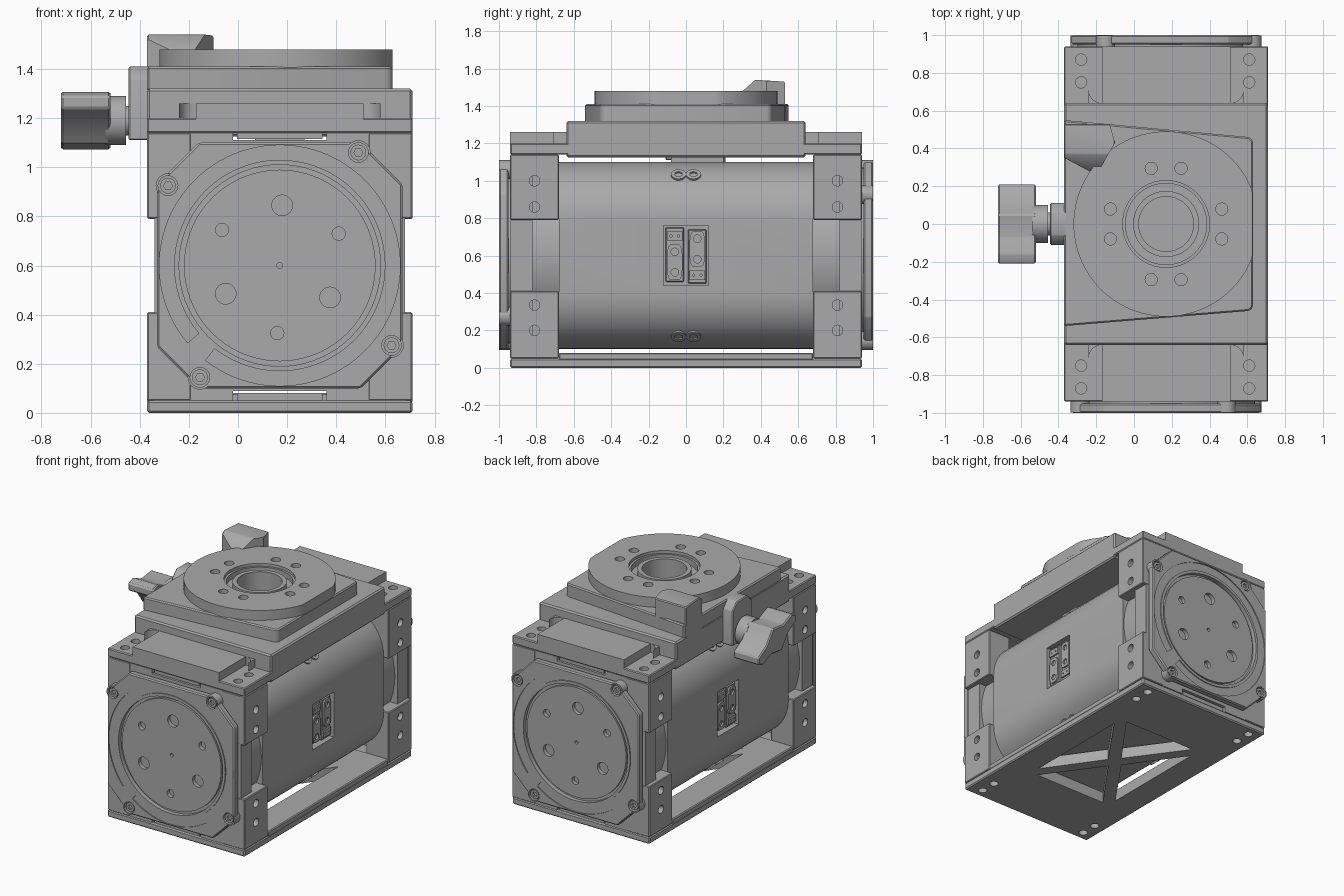
import bpy, bmesh, math
from mathutils import Matrix

cube = bpy.data.objects.get("Cube")
if cube:
    bpy.data.objects.remove(cube, do_unlink=True)

grey = bpy.data.materials.new("machined_grey")
grey.use_nodes = True
grey.diffuse_color = (0.4, 0.4, 0.4, 1)
grey.node_tree.nodes["Principled BSDF"].inputs["Base Color"].default_value = (0.4, 0.4, 0.4, 1)

CX, CZ = 0.17, 0.6          # axis of the motor
X0, X1 = -0.37, 0.71        # housing sides
parts = []


def prism(name, pts, axis, a, b, bevel=0):
    """Extrude a 2D outline along an axis from a to b."""
    place = {"x": lambda u, v, w: (w, u, v),
             "y": lambda u, v, w: (u, w, v),
             "z": lambda u, v, w: (u, v, w)}[axis]
    bm = bmesh.new()
    lo = [bm.verts.new(place(u, v, min(a, b))) for u, v in pts]
    hi = [bm.verts.new(place(u, v, max(a, b))) for u, v in pts]
    bm.faces.new(lo)
    bm.faces.new(hi)
    for i in range(len(pts)):
        j = (i + 1) % len(pts)
        bm.faces.new((lo[i], lo[j], hi[j], hi[i]))
    bmesh.ops.recalc_face_normals(bm, faces=bm.faces)
    if bevel:
        sharp = [e for e in bm.edges if e.calc_face_angle(0) > 0.5]
        bmesh.ops.bevel(bm, geom=sharp, offset=bevel, segments=1, affect="EDGES")
    me = bpy.data.meshes.new(name)
    bm.to_mesh(me)
    bm.free()
    me.materials.append(grey)
    ob = bpy.data.objects.new(name, me)
    bpy.context.scene.collection.objects.link(ob)
    parts.append(ob)
    return ob


def circ(u, v, r, n=48):
    return [(u + r * math.cos(2 * math.pi * i / n), v + r * math.sin(2 * math.pi * i / n)) for i in range(n)]


def rect(u0, u1, v0, v1):
    return [(u0, v0), (u1, v0), (u1, v1), (u0, v1)]


def rounded(u, v, h, r, n=10):
    """Square of half size h with corner arcs of radius r."""
    out = []
    for q in range(4):
        for i in range(n + 1):
            t = math.pi / 2 * (q + i / n)
            su, sv = (1, -1, -1, 1)[q], (1, 1, -1, -1)[q]
            out.append((u + su * (h - r) + r * math.cos(t), v + sv * (h - r) + r * math.sin(t)))
    return out


def cut(ob, cutters, op="DIFFERENCE"):
    for c in cutters:
        m = ob.modifiers.new("cut", "BOOLEAN")
        m.object, m.operation, m.solver = c, op, "EXACT"
    dg = bpy.context.evaluated_depsgraph_get()
    me = bpy.data.meshes.new_from_object(ob.evaluated_get(dg))
    ob.modifiers.clear()
    ob.data = me
    for c in cutters:
        parts.remove(c)
        bpy.data.objects.remove(c, do_unlink=True)
    return ob


def holes(spots, r, axis, a, b, n=20):
    return [prism("hole", circ(u, v, r, n), axis, a, b) for u, v in spots]


# Base plate with crossed ribs
PADS = [(x, y * s) for x in (-0.28, 0.61) for y in (0.75, 0.87) for s in (-1, 1)]
base = prism("base_plate", rect(X0, X1, -0.94, 0.94), "z", 0, 0.05, 0.008)
rail = prism("base_rail", rect(X0, X1, -0.68, 0.68), "z", 0.04, 0.08, 0.006)


def windows():
    out = []
    for s in (-1, 1):
        out.append(prism("window", [(CX - 0.29, s * 0.47), (CX + 0.29, s * 0.47), (CX, s * 0.07)], "z", -0.1, 0.2))
        out.append(prism("window", [(CX + s * 0.34, -0.4), (CX + s * 0.34, 0.4), (CX + s * 0.06, 0)], "z", -0.1, 0.2))
    return out


cut(base, windows() + holes(PADS, 0.03, "z", -0.1, 0.04))
cut(rail, windows())

# Motor body with sockets let into both sides
body = prism("motor_body", rounded(CX, CZ, 0.5, 0.3), "y", -0.68, 0.68)
cut(body, [prism("recess", rect(-0.12, 0.12, 0.44, 0.76), "x", CX + s * 0.45, CX + s * 0.6) for s in (-1, 1)])
prism("top_plug", rect(CX - 0.1, CX + 0.1, -0.08, 0.2), "z", 1.08, 1.13)
for s in (-1, 1):
    for k in (-1, 1):                       # the two sockets are upside-down twins
        y, f = s * k * 0.06, CX + s * 0.48

        def span(y0, y1, z0, z1):
            z = sorted((CZ - k * z0, CZ - k * z1))
            return rect(y + y0, y + y1, z[0], z[1])

        prism("socket_base", span(-0.05, 0.05, -0.14, 0.15), "x", CX + s * 0.44, f, 0.005)
        oval = prism("socket_oval", [(y + u * 0.8, CZ + k * 0.035 + v * 1.9) for u, v in
                                     rounded(0, 0, 0.05, 0.025, 5)], "x", f - s * 0.01, f + s * 0.012)
        cut(oval, holes([(y, CZ + k * 0.09), (y, CZ - k * 0.02)], 0.02, "x", f, f + s * 0.03))
        plug = prism("socket_plug", span(-0.042, 0.042, 0.08, 0.13), "x", f - s * 0.01, f + s * 0.012)
        cut(plug, holes([(y - 0.02, CZ - k * 0.105), (y + 0.02, CZ - k * 0.105)], 0.006, "x", f, f + s * 0.03, 8))
    # Body screws on the rounded corners
    for up in (-1, 1):
        for y in (-0.04, 0.04):
            ang = math.radians(50)
            d = (s * math.cos(ang), up * math.sin(ang))
            screw = prism("body_screw", circ(0, 0, 0.04, 24), "z", -0.02, 0.008)
            cut(screw, holes([(0, 0)], 0.022, "z", -0.012, 0.03, 6))
            screw.matrix_world = (Matrix.Translation((CX + s * 0.2 + 0.3 * d[0], y, CZ + up * 0.2 + 0.3 * d[1]))
                                  @ Matrix.Rotation(math.atan2(d[0], d[1]), 4, "Y"))

# End frames, the same at both ends by a half turn
SCREWS = [(-0.285, 0.925), (0.49, 1.06), (0.625, 0.275), (-0.155, 0.145)]
BIG = [(0.18, 0.845), (-0.05, 0.485), (0.375, 0.47)]
SMALL = [(-0.065, 0.745), (0.41, 0.73), (0.16, 0.325)]
for s in (-1, 1):
    def turn(pts):
        return [(CX - s * (u - CX), v) for u, v in pts]

    slab = prism("end_slab", rect(X0 + 0.03, X1 - 0.03, 0.05, 1.14), "y", s * 0.82, s * 0.938)
    cut(slab, [prism("key_slot", rect(-0.02, 0.36, z, z + 0.06), "y", s * 0.8, s * 1.0) for z in (0.03, 1.11)])
    for z in (0.04, 1.115):
        prism("key", rect(-0.005, 0.345, z, z + 0.04), "y", s * 0.8, s * 0.93)
    prism("end_ring", circ(CX, CZ, 0.49, 72), "y", s * 0.66, s * 0.83)
    for side in (-1, 1):
        xo = CX + side * 0.54
        for z0, z1, hz in ((0.05, 0.41, (0.2, 0.335)), (0.79, 1.14, (0.86, 1.0))):
            block = prism("corner_block", rect(*sorted((xo, xo - side * 0.18)), z0, z1), "y", s * 0.68, s * 0.94, 0.005)
            cut(block, holes([(s * 0.81, z) for z in hz], 0.028, "x", xo - side * 0.05, xo + side * 0.05))

    # Chamfered flange with recessed face
    prism("flange_neck", circ(CX, CZ, 0.47, 64), "y", s * 0.92, s * 0.96)
    h, c = 0.5, 0.33
    octagon = [(CX + u, CZ + v) for u, v in
               ((h, -c), (h, c), (c, h), (-c, h), (-h, c), (-h, -c), (-c, -h), (c, -h))]
    flange = prism("end_flange", octagon, "y", s * 0.95, s, 0.008)
    arc = [math.radians(232 + 348 * i / 90) for i in range(91)]
    slot = ([(CX + 0.49 * math.cos(t), CZ + 0.49 * math.sin(t)) for t in arc] +
            [(CX + 0.43 * math.cos(t), CZ + 0.43 * math.sin(t)) for t in reversed(arc)])
    groove = cut(prism("groove", circ(CX, CZ, 0.41, 72), "y", s * 0.97, s * 1.1),
                 [prism("core", circ(CX, CZ, 0.39, 72), "y", s * 0.9, s * 1.2)])
    cut(flange, [prism("face", circ(CX, CZ, 0.4, 72), "y", s * 0.988, s * 1.1), groove,
                 prism("slot", turn(slot), "y", s * 0.993, s * 1.1)]
        + holes(turn(BIG), 0.042, "y", s * 0.96, s * 1.1, 24)
        + holes(turn(SMALL), 0.027, "y", s * 0.96, s * 1.1)
        + holes([(CX, CZ)], 0.012, "y", s * 0.97, s * 1.1, 12)
        + holes(turn(SCREWS), 0.042, "y", s * 0.9, s * 1.1, 24))
    for spot in turn(SCREWS):
        boss = prism("screw_boss", circ(*spot, 0.05, 28), "y", s * 0.93, s * 0.999)
        cut(boss, holes([spot], 0.04, "y", s * 0.97, s * 1.1, 24))
        head = prism("flange_screw", circ(*spot, 0.032, 24), "y", s * 0.96, s * 0.993)
        cut(head, holes([spot], 0.018, "y", s * 0.978, s * 1.1, 6))

    # Screw pads and raised tongue on top of each end
    pad = prism("top_pad", rect(X0, X1, *sorted((s * 0.6, s * 0.94))), "z", 1.14, 1.2, 0.006)
    cut(pad, holes([p for p in PADS if p[1] * s > 0], 0.03, "z", 1.16, 1.3))
    fan = [(0.2 * (1 - math.cos(t)) * 0.35, 0.64 + 0.07 * (1 - math.sin(t)))
           for t in (math.pi / 2 * i / 6 for i in range(7))]
    left = [(-0.24 + u, s * v) for u, v in fan] + [(-0.17, s * 0.94)]
    right = [(2 * CX - u, v) for u, v in reversed(left)]
    prism("top_tongue", [(-0.24, s * 0.6)] + left + right + [(0.58, s * 0.6)], "z", 1.17, 1.26)

# Top plate, dovetail wedge and mounting disc
bore = lambda: prism("bore", circ(CX, 0, 0.145), "z", 1.25, 1.6)
plate = prism("top_plate", rect(X0, X1, -0.64, 0.64), "z", 1.125, 1.32, 0.01)
cut(plate, [bore()])
wedge_outline = [(X0, -0.54), (0.61, -0.46), (0.63, -0.44), (0.63, 0.44), (0.61, 0.46), (X0, 0.55)]
wedge = prism("dovetail_wedge", wedge_outline, "z", 1.31, 1.41, 0.008)
cut(wedge, [bore()])
disc = prism("mounting_disc", [(min(u, 0.628), v) for u, v in circ(CX, 0, 0.49, 96)], "z", 1.4, 1.48)
ring = cut(prism("ring_groove", circ(CX, 0, 0.215), "z", 1.42, 1.6),
           [prism("core", circ(CX, 0, 0.175), "z", 1.3, 1.7)])
bolts = [(CX + 0.305 * math.cos(math.radians(q + d)), 0.305 * math.sin(math.radians(q + d)))
         for q in (0, 90, 180, 270) for d in (-15, 15)]
cut(disc, [prism("counterbore", circ(CX, 0, 0.23), "z", 1.46, 1.6), ring, bore()]
    + holes(bolts, 0.032, "z", 1.43, 1.6))

# Clamp jaw on the corner of the wedge
jaw = prism("clamp_jaw", [(0.27, 1.3), (0.27, 1.45), (0.37, 1.54), (0.53, 1.53), (0.53, 1.3)], "x", X0, -0.1, 0.006)
cut(jaw, [prism("jaw_outline", [(-0.5, 0.42), (-0.2, 0.26), (-0.1, 0.43), (-0.15, 0.6), (-0.5, 0.6)],
                "z", 1.2, 1.7)], "INTERSECT")

# Clamp knob with its bracket and collar
KZ = 1.19
bracket = [(-0.11, 1.11), (0.11, 1.11), (0.11, 1.36), (0.06, 1.41), (-0.06, 1.41), (-0.11, 1.36)]
prism("knob_bracket", bracket, "x", -0.445, -0.35, 0.006)
prism("knob_shaft", circ(0, KZ, 0.06, 32), "x", -0.6, -0.4)
prism("knob_collar", circ(0, KZ, 0.1, 40), "x", -0.54, -0.455)
half = [(-0.21, 0.1), (-0.16, 0.12), (-0.07, 0.08), (0.05, 0.095), (0.12, 0.0), (0.21, -0.05)]
wing = half + [(-u, -v) for u, v in half]
prism("wing_knob", [(u, KZ + v) for u, v in wing], "x", -0.72, -0.52, 0.008)

# Smooth round walls, keep edges crisp
bpy.ops.object.select_all(action="DESELECT")
for ob in parts:
    ob.select_set(True)
bpy.context.view_layer.objects.active = parts[0]
bpy.ops.object.shade_smooth_by_angle(angle=math.radians(25))
